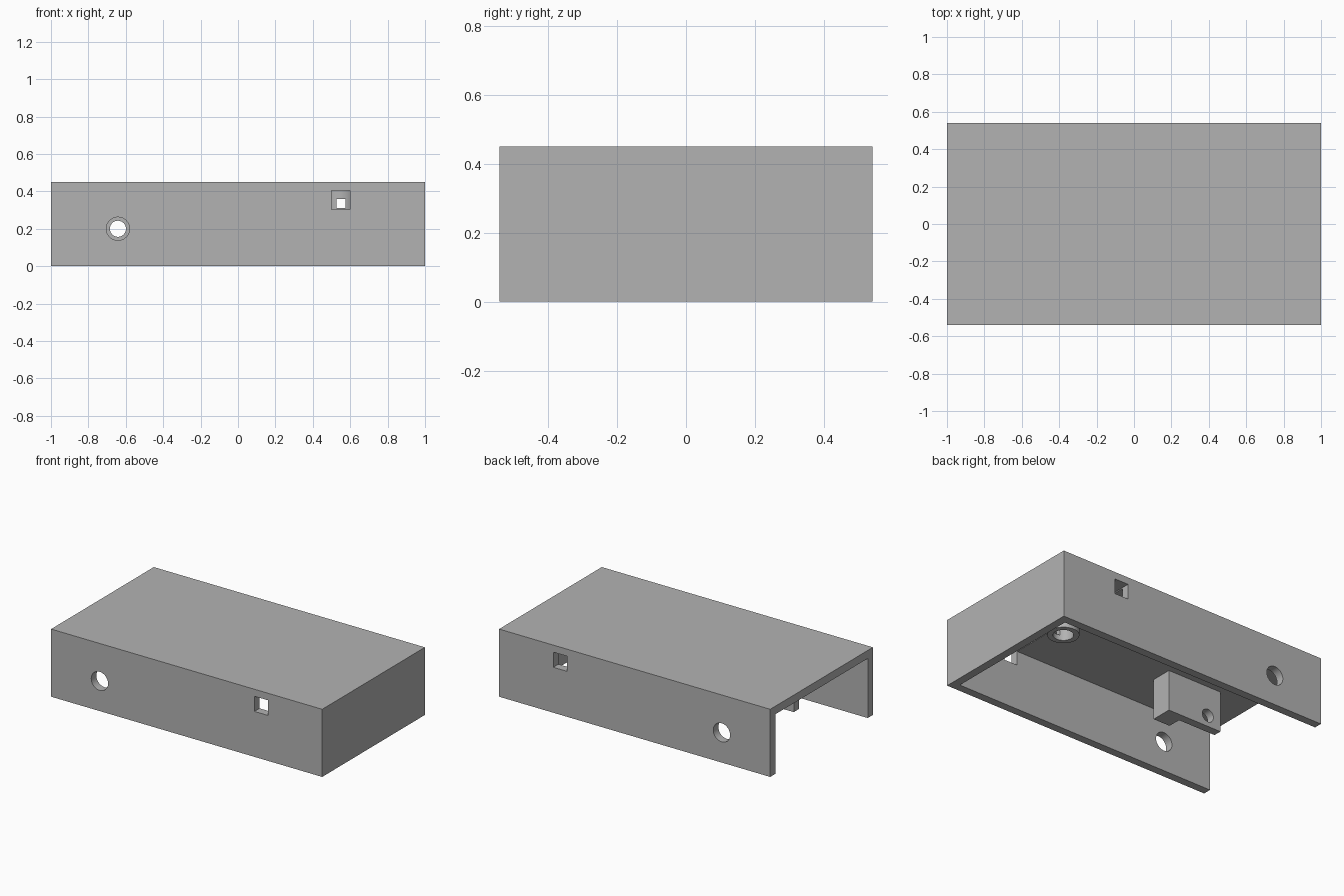
import bpy
import bmesh
import math
from mathutils import Matrix, Vector

if "Cube" in bpy.data.objects:
    bpy.data.objects.remove(bpy.data.objects["Cube"], do_unlink=True)

grey = bpy.data.materials.new("plain_grey")
grey.use_nodes = True
grey.diffuse_color = (0.45, 0.45, 0.45, 1)
grey.node_tree.nodes["Principled BSDF"].inputs["Base Color"].default_value = grey.diffuse_color

# Main sizes
HALF_X, HALF_Y, HEIGHT, WALL = 1.0, 0.541, 0.451, 0.054
CEILING = HEIGHT - WALL
BURY = 0.01


def add_object(name, bm):
    mesh = bpy.data.meshes.new(name)
    bm.to_mesh(mesh)
    bm.free()
    mesh.materials.append(grey)
    obj = bpy.data.objects.new(name, mesh)
    bpy.context.collection.objects.link(obj)
    return obj


def box(name, low, high):
    low, high = Vector(low), Vector(high)
    bm = bmesh.new()
    bmesh.ops.create_cube(bm, size=1)
    bmesh.ops.scale(bm, vec=high - low, verts=bm.verts)
    bmesh.ops.translate(bm, vec=(low + high) / 2, verts=bm.verts)
    return add_object(name, bm)


def cylinder(name, centre, radius, depth, axis="Z"):
    turn = Matrix.Rotation(math.pi / 2, 4, "X") if axis == "Y" else Matrix()
    bm = bmesh.new()
    bmesh.ops.create_cone(bm, cap_ends=True, segments=48, radius1=radius,
                          radius2=radius, depth=depth,
                          matrix=Matrix.Translation(centre) @ turn)
    return add_object(name, bm)


def cut(target, cutter):
    cutter.hide_render = True
    mod = target.modifiers.new("cut", "BOOLEAN")
    mod.operation = "DIFFERENCE"
    mod.solver = "EXACT"
    mod.object = cutter
    bpy.context.view_layer.objects.active = target
    bpy.ops.object.modifier_apply(modifier=mod.name)
    bpy.data.objects.remove(cutter, do_unlink=True)


def smooth(obj):
    bpy.ops.object.select_all(action="DESELECT")
    obj.select_set(True)
    bpy.context.view_layer.objects.active = obj
    bpy.ops.object.shade_smooth_by_angle(angle=math.radians(30))


# Cover: open underneath and at the -x end
cover = box("cover", (-HALF_X, -HALF_Y, 0), (HALF_X, HALF_Y, HEIGHT))
cut(cover, box("hollow", (-HALF_X - 1, -HALF_Y + WALL, -1),
               (HALF_X - WALL, HALF_Y - WALL, CEILING)))

# Round and square holes through the front and back walls
HOLE_X, HOLE_Z, BOSS_X = -0.642, 0.2, 0.55
cut(cover, cylinder("round_hole", (HOLE_X, 0, HOLE_Z), 0.062, 3, "Y"))
cut(cover, box("square_hole", (BOSS_X - 0.05, -1, 0.303), (BOSS_X + 0.05, 1, 0.404)))

# Hollow boss under the ceiling with a small cross slot
BOSS_BOTTOM = 0.275
boss_top = CEILING + BURY
boss = cylinder("boss", (BOSS_X, 0, (BOSS_BOTTOM + boss_top) / 2), 0.096,
                boss_top - BOSS_BOTTOM)
cut(boss, cylinder("bore", (BOSS_X, 0, HOLE_Z), 0.062, 1))
cut(boss, box("slot", (BOSS_X - 0.024, -1, 0.31), (BOSS_X + 0.024, 1, 0.358)))

# L-shaped hanging bracket with a pivot hole
outline = [(-0.739, -0.08), (-0.739, -0.134), (-0.463, -0.134),
           (-0.463, -0.222), (-0.339, -0.222), (-0.339, -0.08)]
BRACKET_BOTTOM = 0.125
bm = bmesh.new()
face = bm.faces.new([bm.verts.new((x, y, BRACKET_BOTTOM)) for x, y in outline])
grown = bmesh.ops.extrude_face_region(bm, geom=[face])
bmesh.ops.translate(bm, vec=(0, 0, CEILING + BURY - BRACKET_BOTTOM),
                    verts=[v for v in grown["geom"] if isinstance(v, bmesh.types.BMVert)])
bmesh.ops.recalc_face_normals(bm, faces=bm.faces)
bracket = add_object("bracket", bm)
cut(bracket, cylinder("pivot_hole", (HOLE_X, 0, HOLE_Z), 0.043, 1, "Y"))

for part in (cover, boss, bracket):
    smooth(part)
